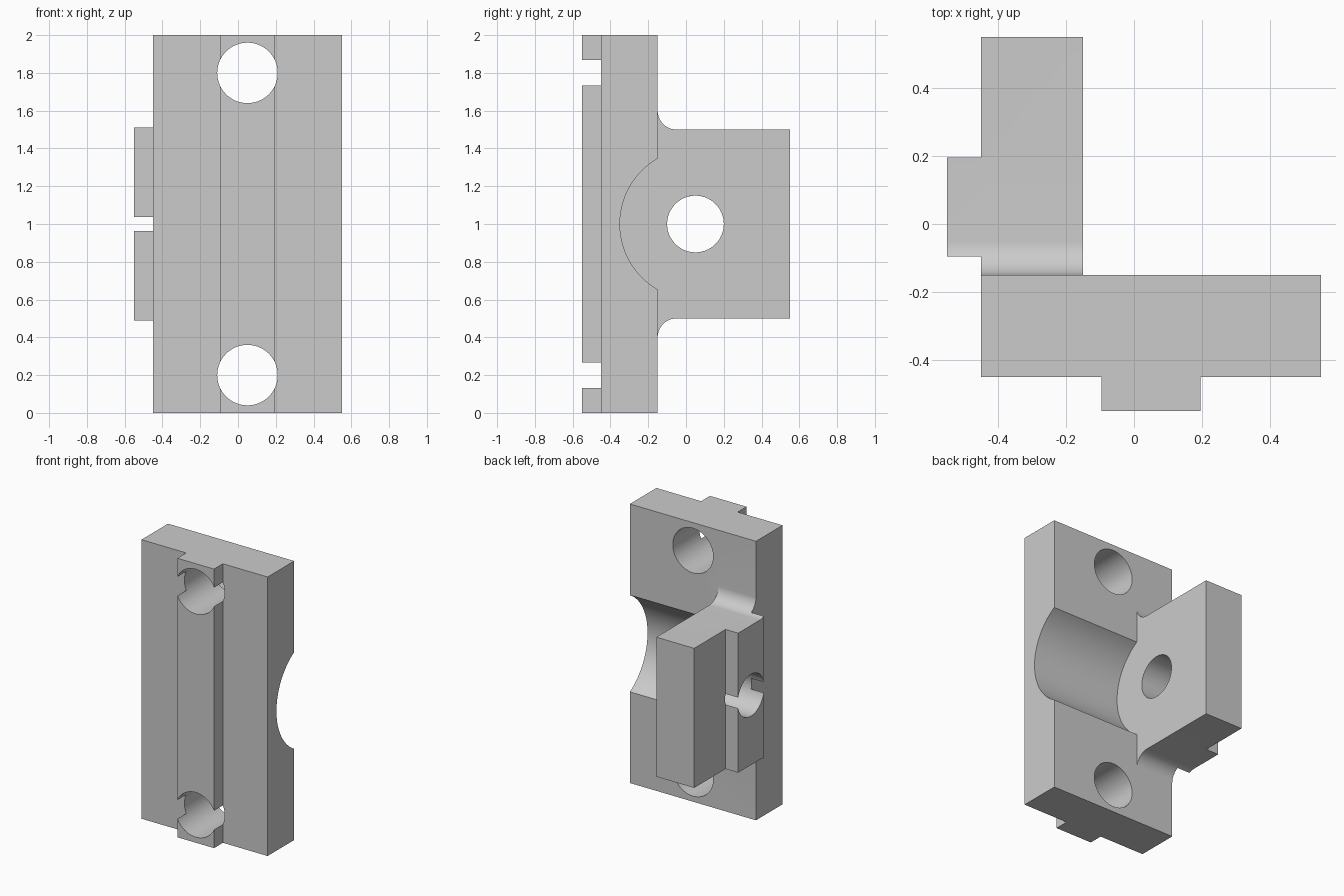
import bpy, bmesh
from math import cos, sin, pi, radians
from mathutils import Matrix, Vector

cube = bpy.data.objects.get("Cube")
if cube:
    bpy.data.objects.remove(cube, do_unlink=True)

grey = bpy.data.materials.new("plain_grey")
grey.use_nodes = True
colour = (0.6, 0.6, 0.6, 1)
grey.diffuse_color = colour
grey.node_tree.nodes["Principled BSDF"].inputs["Base Color"].default_value = colour


def add_object(name, bm):
    bmesh.ops.recalc_face_normals(bm, faces=bm.faces)
    mesh = bpy.data.meshes.new(name)
    bm.to_mesh(mesh)
    bm.free()
    mesh.materials.append(grey)
    obj = bpy.data.objects.new(name, mesh)
    bpy.context.collection.objects.link(obj)
    return obj


def prism(name, points, offset):
    """Extrude a flat outline of 3D points along offset."""
    bm = bmesh.new()
    face = bm.faces.new([bm.verts.new(p) for p in points])
    made = bmesh.ops.extrude_face_region(bm, geom=[face])["geom"]
    moved = [v for v in made if isinstance(v, bmesh.types.BMVert)]
    bmesh.ops.translate(bm, verts=moved, vec=offset)
    return add_object(name, bm)


def box(name, x, y, z):
    corners = [(x[0], y[0], z[0]), (x[1], y[0], z[0]), (x[1], y[1], z[0]), (x[0], y[1], z[0])]
    return prism(name, corners, (0, 0, z[1] - z[0]))


def cylinder(name, centre, radius, depth, axis):
    bm = bmesh.new()
    turn = Vector((0, 0, 1)).rotation_difference(Vector(axis)).to_matrix().to_4x4()
    bmesh.ops.create_cone(bm, cap_ends=True, segments=96, radius1=radius, radius2=radius,
                          depth=depth, matrix=Matrix.Translation(centre) @ turn)
    return add_object(name, bm)


def combine(target, tool, operation):
    """Apply an exact boolean and discard the tool."""
    tool.hide_render = True
    mod = target.modifiers.new("boolean", "BOOLEAN")
    mod.operation, mod.solver, mod.object = operation, "EXACT", tool
    bpy.context.view_layer.objects.active = target
    bpy.ops.object.modifier_apply(modifier=mod.name)
    bpy.data.objects.remove(tool, do_unlink=True)


# Base plate with its raised front rail
plate_outline = [(-0.45, -0.15), (-0.45, -0.45), (-0.095, -0.45), (-0.095, -0.55),
                 (0.195, -0.55), (0.195, -0.45), (0.55, -0.45), (0.55, -0.15)]
bracket = prism("bracket", [(x, y, 0) for x, y in plate_outline], (0, 0, 2))

# Round recess beside the arm and the two mounting holes
combine(bracket, cylinder("recess_cutter", (0.35, 0.05, 1), 0.4, 1, (1, 0, 0)), "DIFFERENCE")
for z in (0.2, 1.8):
    combine(bracket, cylinder("hole_cutter", (0.05, -0.35, z), 0.16, 1, (0, 1, 0)), "DIFFERENCE")

# Arm outline: fillets run into the plate at top and bottom
fillet = [(-0.05 - 0.1 * cos(a), 0.6 - 0.1 * sin(a))
          for a in (pi / 2 * i / 16 for i in range(17))]
upper = [(-0.2, 0.6)] + fillet + [(0.55, 0.5)]
outline = [(y, 1 + h) for y, h in upper] + [(y, 1 - h) for y, h in reversed(upper)]
arm = prism("arm", [(-0.55, y, z) for y, z in outline], (0.4, 0, 0))

# Trim the outer side back to leave the raised side rail, then bore the arm
for y in ((-0.4, -0.095), (0.195, 0.7)):
    combine(arm, box("trim_cutter", (-0.7, -0.45), y, (0, 2)), "DIFFERENCE")
combine(arm, cylinder("bore_cutter", (-0.35, 0.05, 1), 0.15, 1, (1, 0, 0)), "DIFFERENCE")
combine(bracket, arm, "UNION")

# Smooth curved walls, crisp edges
bpy.ops.object.select_all(action="DESELECT")
bracket.select_set(True)
bpy.context.view_layer.objects.active = bracket
bpy.ops.object.shade_smooth_by_angle(angle=radians(30))
